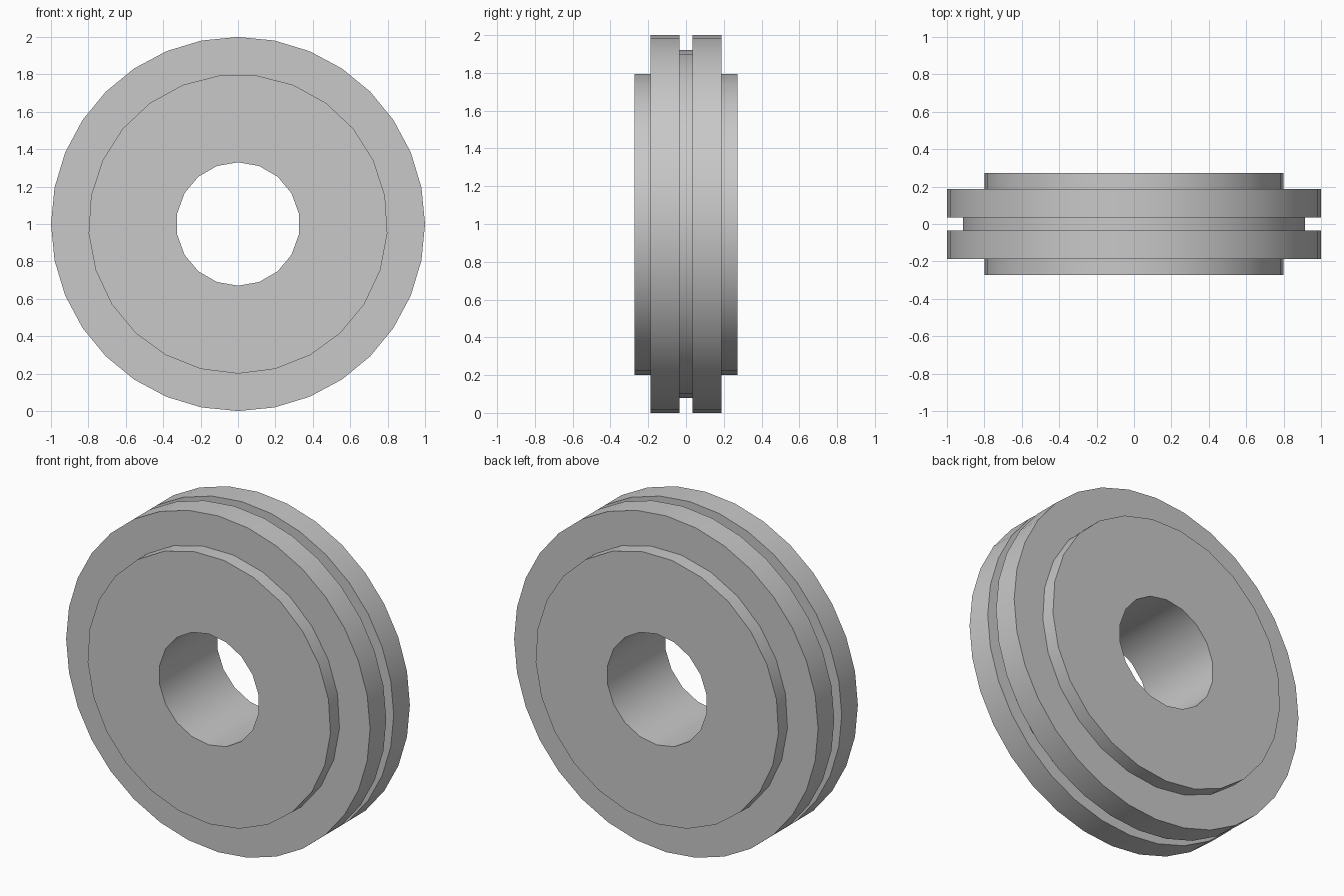
import bpy, bmesh, math
from mathutils import Vector

cube = bpy.data.objects.get("Cube")
if cube:
    bpy.data.objects.remove(cube, do_unlink=True)

# Material
steel = bpy.data.materials.new("plain_grey")
steel.use_nodes = True
grey = (0.58, 0.58, 0.58, 1)
steel.diffuse_color = grey
for node in steel.node_tree.nodes:
    if node.type == 'BSDF_PRINCIPLED':
        node.inputs["Base Color"].default_value = grey

# Radius and side count of each cylindrical surface
BORE = (0.33, 18)
HUB = (0.80, 25)
RIM = (1.0, 32)
GROOVE = (0.92, 30)

# Half widths along the axle
HUB_Y, RIM_Y, GROOVE_Y = 0.272, 0.187, 0.035

bm = bmesh.new()


def ring(radius, sides, y):
    """Closed loop of edges around the axle, starting at the bottom."""
    verts = []
    for i in range(sides):
        a = 2 * math.pi * i / sides
        verts.append(bm.verts.new((radius * math.sin(a), y, 1 - radius * math.cos(a))))
    for i in range(sides):
        bm.edges.new((verts[i - 1], verts[i]))
    return verts


def wall(size, y0, y1):
    """Cylindrical band; returns its two end loops."""
    a, b = ring(*size, y0), ring(*size, y1)
    for i in range(len(a)):
        bm.faces.new((a[i - 1], a[i], b[i], b[i - 1]))
    return a, b


def annulus(outer, inner):
    """Flat ring face between two loops in the same plane."""
    edges = []
    for loop in (outer, inner):
        edges += [bm.edges.get((loop[i - 1], loop[i])) for i in range(len(loop))]
    bmesh.ops.triangle_fill(bm, edges=edges, use_beauty=True, normal=Vector((0, 1, 0)))


# Bore and groove run across the middle
bore = wall(BORE, -HUB_Y, HUB_Y)
groove = wall(GROOVE, -GROOVE_Y, GROOVE_Y)

# Rim and hub steps on both sides
for side, s in enumerate((-1, 1)):
    rim_in, rim_out = wall(RIM, s * GROOVE_Y, s * RIM_Y)
    hub_in, hub_out = wall(HUB, s * RIM_Y, s * HUB_Y)
    annulus(rim_in, groove[side])
    annulus(rim_out, hub_in)
    annulus(hub_out, bore[side])

bmesh.ops.recalc_face_normals(bm, faces=bm.faces[:])
mesh = bpy.data.meshes.new("grooved_wheel")
bm.to_mesh(mesh)
bm.free()
mesh.materials.append(steel)

wheel = bpy.data.objects.new("grooved_wheel", mesh)
bpy.context.collection.objects.link(wheel)
bpy.ops.object.select_all(action='DESELECT')
wheel.select_set(True)
bpy.context.view_layer.objects.active = wheel
bpy.ops.object.shade_smooth_by_angle(angle=math.radians(30))
